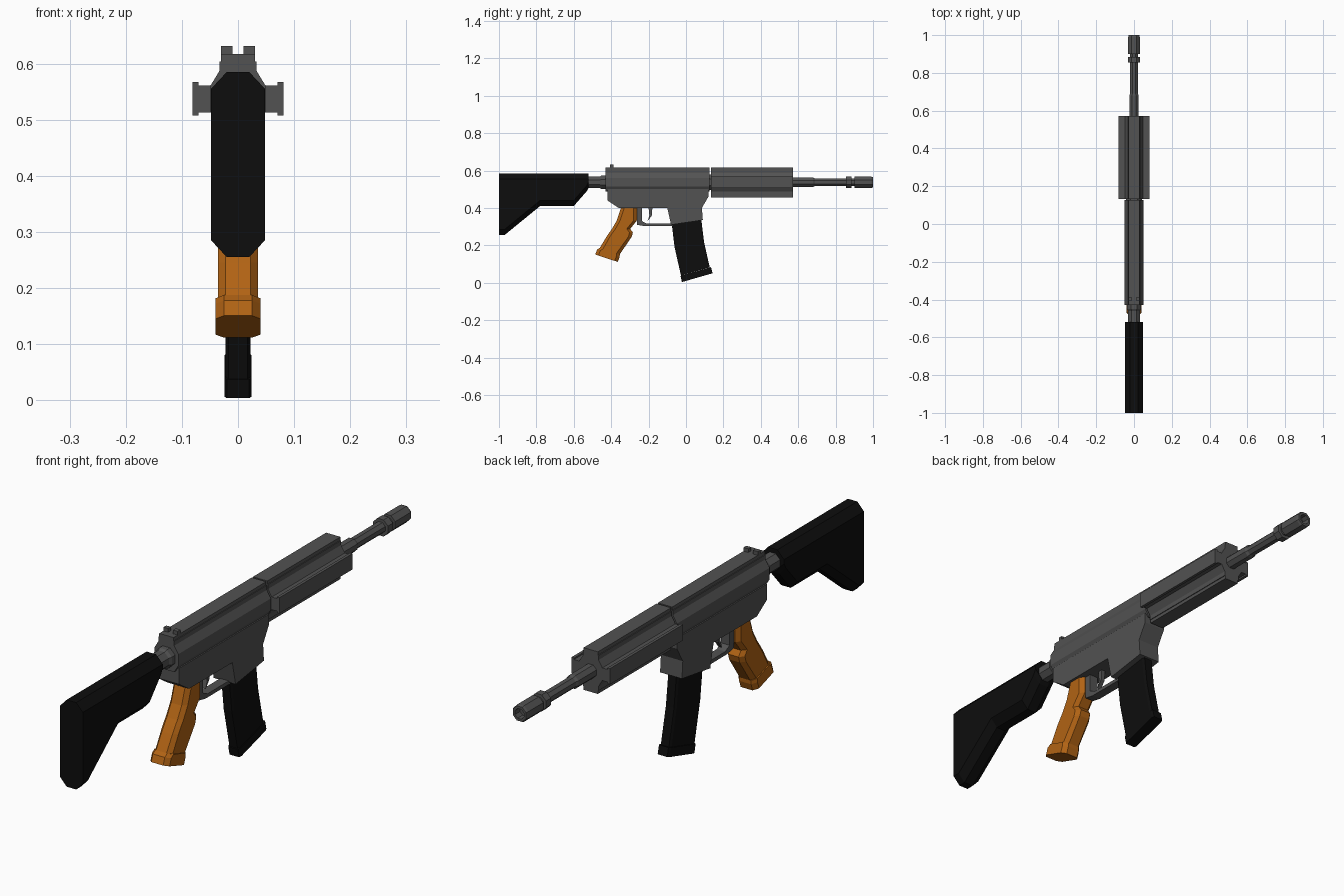
import bpy, bmesh, math
from mathutils import Matrix, Vector

default_cube = bpy.data.objects.get("Cube")
if default_cube:
    bpy.data.objects.remove(default_cube)


def material(name, red, green, blue):
    mat = bpy.data.materials.new(name)
    mat.use_nodes = True
    mat.diffuse_color = (red, green, blue, 1)
    shader = mat.node_tree.nodes["Principled BSDF"]
    shader.inputs["Base Color"].default_value = mat.diffuse_color
    return mat


metal = material("dark grey metal", .085, .085, .085)
polymer = material("black polymer", .004, .004, .004)
orange = material("burnt orange", .44, .125, .007)

bore_height = .537
upright = 90


def loft(name, rings, mat):
    """Bridge closed rings of equal length and cap both ends."""
    bm = bmesh.new()
    rows = [[bm.verts.new(point) for point in ring] for ring in rings]
    for near, far in zip(rows, rows[1:]):
        for i in range(len(near)):
            bm.faces.new((near[i - 1], near[i], far[i], far[i - 1]))
    bm.faces.new(rows[0])
    bm.faces.new(rows[-1])
    bmesh.ops.recalc_face_normals(bm, faces=bm.faces)
    mesh = bpy.data.meshes.new(name)
    bm.to_mesh(mesh)
    bm.free()
    mesh.materials.append(mat)
    part = bpy.data.objects.new(name, mesh)
    bpy.context.collection.objects.link(part)


def side_plate(name, profile, half_width, mat):
    """Extrude a (y, z) side profile across the width."""
    loft(name, [[(x, y, z) for y, z in profile] for x in (-half_width, half_width)], mat)


def bar(name, start, end, inner, outer, half_width, direction=upright):
    """Metal bar along y, standing off the bore line in a given direction."""
    turn = Matrix.Rotation(-math.radians(direction), 3, "Y")
    corners = ((inner, -half_width), (outer, -half_width),
               (outer, half_width), (inner, half_width))
    rings = []
    for y in (start, end):
        base = Vector((0, y, bore_height))
        rings.append([base + turn @ Vector((reach, 0, side)) for reach, side in corners])
    loft(name, rings, metal)


def chamfered(name, slabs, half_width, flat, chamfer, mat):
    """Loft octagonal slabs given as (y, z, length, angle of the length)."""
    rings = []
    for y, z, length, angle in slabs:
        tilt = math.radians(angle)
        axis = Vector((0, math.cos(tilt), math.sin(tilt)))
        centre = Vector((0, y, z))
        tip, shoulder = length / 2, length / 2 - chamfer
        right_side = [(flat, -tip), (half_width, -shoulder),
                      (half_width, shoulder), (flat, tip)]
        left_side = [(-x, along) for x, along in reversed(right_side)]
        rings.append([centre + axis * along + Vector((x, 0, 0))
                      for x, along in right_side + left_side])
    loft(name, rings, mat)


def turned(name, profile, sides=8):
    """Low-sided turned metal part around the bore from (y, radius) pairs."""
    angles = [math.tau * (i + .5) / sides for i in range(sides)]
    loft(name, [[(radius * math.cos(a), y, bore_height + radius * math.sin(a))
                 for a in angles] for y, radius in profile], metal)


def railed_body(name, start, end, side_rails):
    """Octagonal body with a top rail, and optionally rails all round."""
    chamfered(name, [(y, bore_height, .1, upright) for y in (start, end)],
              .05, .033, .028, metal)
    vertical = (upright, -upright) if side_rails else (upright,)
    for direction in vertical:
        bar(name + "_rail_foot", start, end, .04, .067, .033, direction)
        bar(name + "_rail_lip", start, end, .06, .08, .03, direction)
    if side_rails:
        for direction in (0, 2 * upright):
            bar(name + "_rail_foot", start, end, .04, .072, .024, direction)
            bar(name + "_rail_lip", start, end, .07, .081, .03, direction)


# Shoulder stock with a stepped lower edge and a tapered nose
stock_top = .585
stock_edge = ((-1, .255), (-.97, .255), (-.78, .41), (-.6, .41), (-.53, .49), (-.52, .51))
chamfered("stock",
          [(y, (stock_top + bottom) / 2, stock_top - bottom, upright)
           for y, bottom in stock_edge],
          .048, .02, .03, polymer)
turned("buffer_tube", [(-.56, .034), (-.46, .034), (-.45, .04), (-.41, .04)])

# Receiver and handguard
railed_body("upper_receiver", -.43, .126, side_rails=False)
railed_body("handguard", .133, .572, side_rails=True)
turned("receiver_joint", [(.12, .045), (.14, .045)])
side_plate("lower_receiver",
           [(-.42, .5), (-.42, .44), (-.36, .4), (-.1, .4), (-.08, .31),
            (.09, .335), (.085, .4), (.12, .46), (.12, .5)], .046, metal)

# Rear sight posts
for side in (-1, 1):
    left, right = sorted((side * .01, side * .03))
    loft("rear_sight_post", [[(left, y, .61), (right, y, .61),
                              (right, y, .631), (left, y, .631)]
                             for y in (-.405, -.388)], metal)

# Trigger and its guard
side_plate("trigger_guard",
           [(-.262, .41), (-.262, .31), (-.22, .302), (-.07, .302), (-.07, .316),
            (-.21, .316), (-.236, .33), (-.236, .41)], .018, metal)
side_plate("trigger", [(-.2, .4), (-.18, .4), (-.182, .36), (-.205, .33), (-.196, .36)],
           .008, metal)

# Pistol grip with a finger ridge and a flared base
rake = -18
chamfered("grip",
          [(-.303, .41, .083, 0), (-.316, .333, .108, 0), (-.347, .288, .097, 0),
           (-.347, .268, .126, 0), (-.358, .245, .135, 0), (-.407, .17, .112, rake)],
          .036, .022, .018, orange)
chamfered("grip_base",
          [(-.407, .17, .112, rake), (-.415, .158, .127, rake), (-.425, .131, .127, rake)],
          .04, .025, .018, orange)

# Magazine curving forward as it drops, with a foot plate
chamfered("magazine",
          [(.02 * drop + .03 * drop ** 2, .35 - .29 * drop, .16, 3 + 13 * drop)
           for drop in (0, .5, 1)],
          .022, .017, .01, polymer)
chamfered("magazine_base", [(.052, .06, .17, 16), (.06, .027, .17, 16)],
          .024, .02, .01, polymer)

# Barrel with collar and hollow muzzle
turned("barrel", [(.55, .027), (.68, .027), (.69, .022), (.92, .022)])
turned("barrel_collar", [(.855, .034), (.885, .034)])
turned("muzzle", [(.9, .033), (.99, .033), (1, .03), (1, .02), (.97, .02)])
